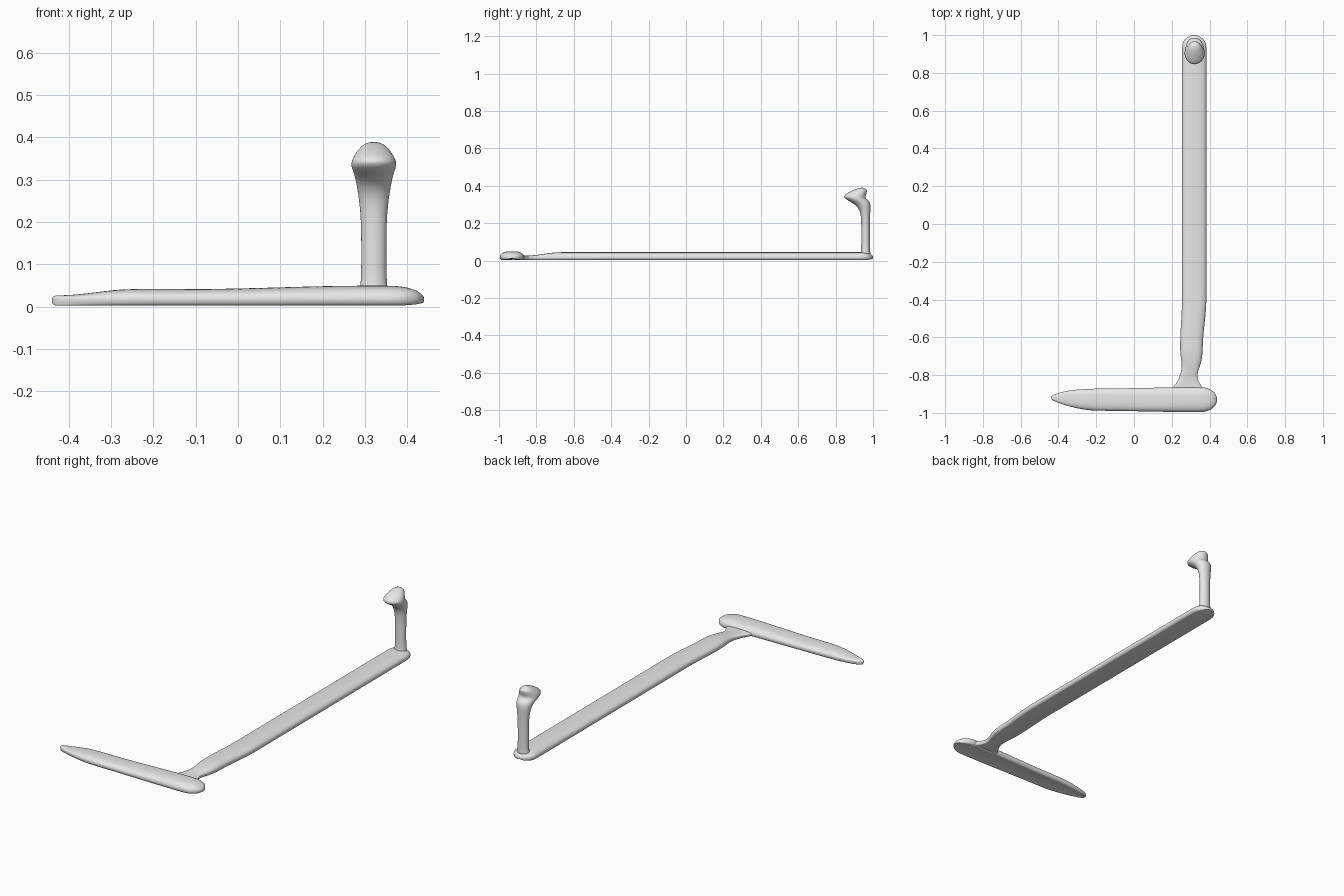
import bpy
import bmesh
from math import cos, sin, pi, sqrt, copysign
from mathutils import Vector

if "Cube" in bpy.data.objects:
    bpy.data.objects.remove(bpy.data.objects["Cube"], do_unlink=True)

shade = (0.8, 0.8, 0.8, 1)
grey = bpy.data.materials.new("plain_grey")
grey.use_nodes = True
grey.diffuse_color = shade
grey.node_tree.nodes["Principled BSDF"].inputs["Base Color"].default_value = shade

SIDES = 24
ANGLES = [2 * pi * i / SIDES for i in range(SIDES)]
RIM = 0.018  # height of the widest line of the bars


def blend(value, start, end, before, after):
    """Smooth change from one size to another between two positions."""
    t = min(max((value - start) / (end - start), 0), 1)
    return before + (after - before) * t * t * (3 - 2 * t)


def rounding(distance, radius):
    """Quarter-circle falloff towards an end, from full to almost nothing."""
    t = min(max(distance / radius, 0), 1)
    return max(sqrt(1 - (1 - t) ** 2), 0.1)


def stations(start, end, count):
    """Positions along a bar, packed closer towards both ends."""
    middle, reach = (start + end) / 2, (end - start) / 2
    return [middle - reach * cos(pi * i / count) for i in range(count + 1)]


def loft(name, rings):
    """Skin a list of closed rings, cap the ends and smooth the result."""
    bm = bmesh.new()
    loops = [[bm.verts.new(point) for point in ring] for ring in rings]
    for lower, upper in zip(loops, loops[1:]):
        for i in range(SIDES):
            j = (i + 1) % SIDES
            bm.faces.new((lower[i], lower[j], upper[j], upper[i]))
    bm.faces.new(loops[0])
    bm.faces.new(loops[-1])
    bmesh.ops.recalc_face_normals(bm, faces=bm.faces)
    for face in bm.faces:
        face.smooth = True
    mesh = bpy.data.meshes.new(name)
    bm.to_mesh(mesh)
    bm.free()
    mesh.materials.append(grey)
    obj = bpy.data.objects.new(name, mesh)
    bpy.context.collection.objects.link(obj)
    soften = obj.modifiers.new("soften", 'SUBSURF')
    soften.levels = soften.render_levels = 1


def bar_section(centre, half, top, end):
    """Domed section with a faintly arched base, shrinking to the rim at an end."""
    section = []
    for angle in ANGLES:
        side = copysign(abs(cos(angle)) ** 0.75, cos(angle))
        rise = sin(angle)
        if rise > 0:
            height = RIM + (top - RIM) * end * rise ** 0.9
        else:
            arch = 0.015 * max(0, -rise - 0.6)
            height = max(0, RIM * (1 + 1.6 * rise)) + arch
            height += (RIM - height) * (1 - end) * 0.6
        section.append((centre + half * end * side, height))
    return section


def short_bar_ring(x):
    """Crosswise bar: thin tip on the right, blunt round end on the left."""
    end = rounding(0.44 - x, 0.08) * rounding(x + 0.44, 0.01)
    half = 0.059 * rounding(x + 0.45, 0.27) ** 1.5 + blend(x, -0.2, 0.3, 0, 0.007)
    top = blend(x, -0.42, -0.25, 0.027, 0.042) + blend(x, -0.1, 0.3, 0, 0.008)
    centre = blend(x, -0.44, -0.2, -0.92, -0.93)
    return [(x, y, z) for y, z in bar_section(centre, half, top, end)]


def long_bar_ring(y):
    """Lengthwise bar: narrow offset neck in front, round end at the back."""
    end = rounding(1 - y, 0.06)
    flare = blend(y, -0.89, -0.81, 0.045, 0)
    half = blend(y, -0.78, -0.68, 0.045, 0.06) + blend(y, -0.68, -0.4, 0, 0.005)
    top = blend(y, -0.84, -0.68, 0.027, 0.045)
    centre = blend(y, -0.82, -0.74, 0.285, 0.304) + blend(y, -0.65, -0.4, 0, 0.015)
    return [(x, y, z) for x, z in bar_section(centre, half + flare, top, end)]


def post_ring(front, back, half):
    """Tilted oval section from a front and a back point (y, z)."""
    first, last = Vector((0.321, *front)), Vector((0.321, *back))
    middle, arm = (first + last) / 2, (last - first) / 2
    return [middle + arm * sin(a) + Vector((half * cos(a), 0, 0)) for a in ANGLES]


def shaft_ring(z):
    """Level section of the upright, spreading a little at its foot."""
    spread = blend(z, 0.02, 0.06, 0.008, 0)
    return post_ring((0.937 - spread, z), (0.984 + spread / 2, z), 0.03 + spread)


loft("short_bar", [short_bar_ring(x) for x in stations(-0.44, 0.44, 32)])
loft("long_bar", [long_bar_ring(y) for y in stations(-0.92, 1, 44)])

# Upright post flaring into a forward-leaning knob
shaft = [shaft_ring(z) for z in (0.02, 0.04, 0.06, 0.13, 0.2)]
knob = [((0.935, 0.25), (0.985, 0.26), 0.035),
        ((0.92, 0.285), (0.988, 0.3), 0.042),
        ((0.895, 0.305), (0.98, 0.32), 0.046),
        ((0.85, 0.33), (0.96, 0.33), 0.054),
        ((0.84, 0.345), (0.96, 0.345), 0.054),
        ((0.86, 0.36), (0.97, 0.37), 0.042),
        ((0.9, 0.38), (0.965, 0.38), 0.03),
        ((0.93, 0.39), (0.95, 0.39), 0.012)]
loft("post_and_knob", shaft + [post_ring(*section) for section in knob])
